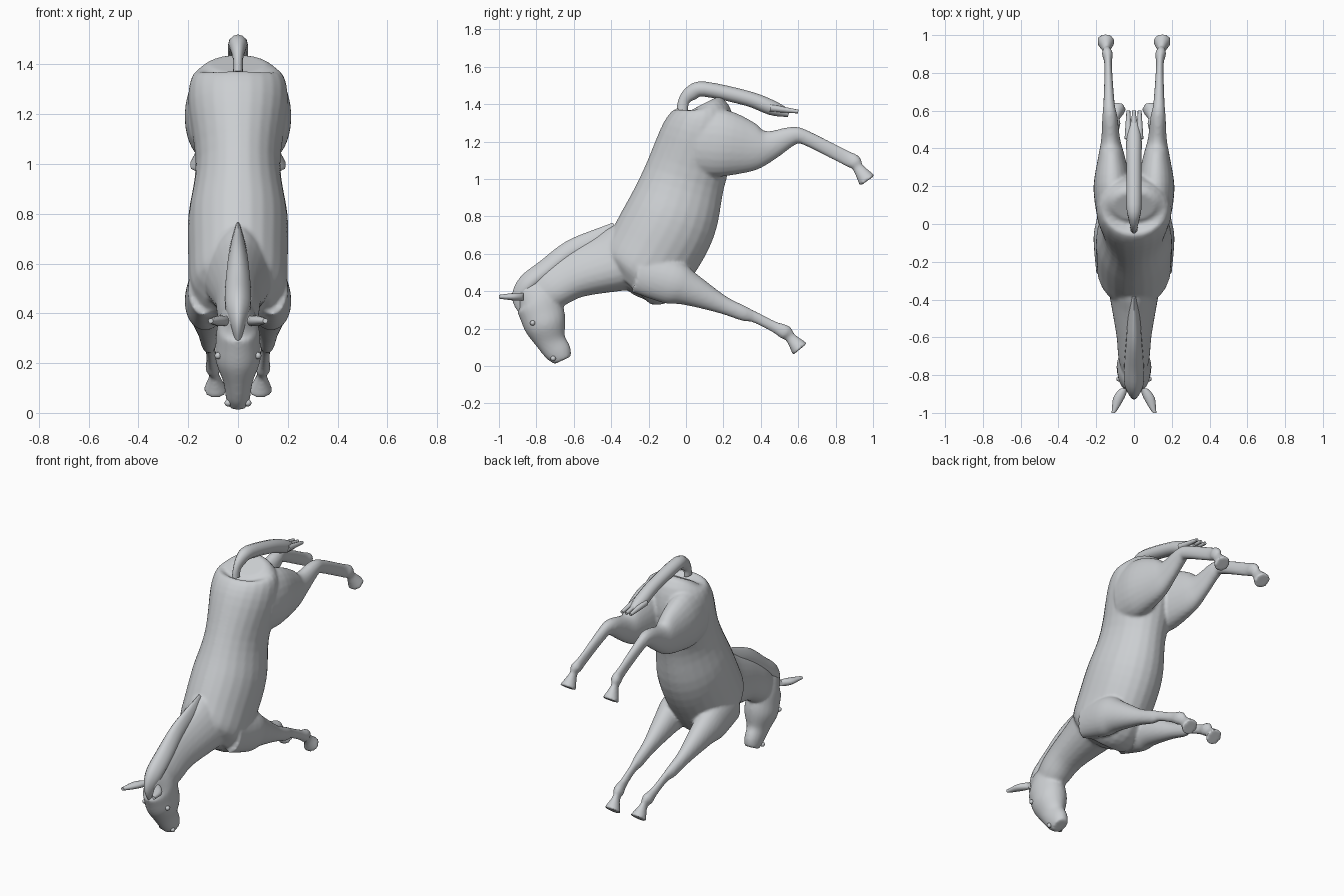
import bpy, bmesh, math
from mathutils import Vector

default_cube = bpy.data.objects.get("Cube")
if default_cube:
    bpy.data.objects.remove(default_cube, do_unlink=True)

# One plain coat colour
coat = bpy.data.materials.new("coat grey")
coat.use_nodes = True
coat.diffuse_color = (.6, .62, .64, 1)
shader = coat.node_tree.nodes["Principled BSDF"]
shader.inputs["Base Color"].default_value = coat.diffuse_color


def spline(before, start, end, after, t):
    """Smooth value between start and end."""
    slope_in, slope_out = (end - before) / 2, (after - start) / 2
    blend = t * t * (3 - 2 * t)
    return (start + (end - start) * blend
            + slope_in * t * (1 - t) ** 2 - slope_out * t * t * (1 - t))


def loft(bm, stations, x_start=0, x_end=0, pear=0, sides=24, steps=4):
    """Skin ovals square to a path; a station is y, z, half depth, half width."""
    padded = [stations[0], *stations, stations[-1]]
    rows = []
    for group in zip(padded, padded[1:], padded[2:], padded[3:]):
        for step in range(steps):
            rows.append([spline(*values, step / steps) for values in zip(*group)])
    rows.append(stations[-1])
    last = len(rows) - 1
    rings = []
    for i, (y, z, depth, width) in enumerate(rows):
        ahead, behind = rows[min(i + 1, last)], rows[max(i - 1, 0)]
        upward = Vector((0, ahead[1] - behind[1], behind[0] - ahead[0])).normalized()
        centre = Vector((x_start + (x_end - x_start) * i / last, y, z))
        ring = []
        for n in range(sides):
            c, s = math.cos(math.tau * n / sides), math.sin(math.tau * n / sides)
            across = Vector((width * s * (1 - pear * c), 0, 0))
            ring.append(bm.verts.new(centre + upward * depth * c + across))
        rings.append(ring)
    faces = [bm.faces.new((ring[n - 1], ring[n], following[n], following[n - 1]))
             for ring, following in zip(rings, rings[1:]) for n in range(sides)]
    faces += [bm.faces.new(rings[0]), bm.faces.new(rings[-1])]
    bmesh.ops.recalc_face_normals(bm, faces=faces)


def finish(name, bm):
    """Turn the built geometry into a smooth-shaded object."""
    mesh = bpy.data.meshes.new(name)
    bm.to_mesh(mesh)
    bm.free()
    mesh.materials.append(coat)
    obj = bpy.data.objects.new(name, mesh)
    bpy.context.collection.objects.link(obj)
    bpy.ops.object.select_all(action="DESELECT")
    obj.select_set(True)
    bpy.context.view_layer.objects.active = obj
    bpy.ops.object.shade_smooth_by_angle(angle=math.radians(50))
    return obj


# Trunk, rump to chest
torso = [(.09, 1.4, .08, .11), (.1, 1.36, .15, .18), (.07, 1.24, .2, .2),
         (-.01, 1, .22, .17), (-.08, .79, .25, .2), (-.17, .62, .25, .2),
         (-.25, .49, .23, .19), (-.3, .43, .15, .13)]
# Neck, withers to poll
neck = [(-.2, .58, .23, .16), (-.32, .58, .19, .14), (-.42, .55, .16, .12),
        (-.6, .49, .13, .09), (-.72, .42, .12, .08), (-.79, .35, .1, .06)]
# Head, poll to lips
head = [(-.87, .42, .06, .04), (-.8, .36, .12, .08), (-.77, .28, .12, .09),
        (-.75, .21, .11, .09), (-.72, .13, .08, .06), (-.68, .07, .07, .05),
        (-.66, .03, .05, .04)]
# Hind leg, hip to hoof
hind_leg = [(.06, 1.2, .18, .09), (.2, 1.19, .18, .1), (.36, 1.17, .13, .07),
            (.45, 1.18, .08, .05), (.57, 1.23, .05, .04), (.64, 1.22, .04, .03),
            (.84, 1.12, .04, .02), (.9, 1.09, .04, .03), (.92, 1.06, .03, .02),
            (.97, .99, .05, .05)]
# Foreleg, shoulder to hoof
foreleg = [(-.26, .5, .11, .06), (-.08, .45, .12, .08), (.02, .41, .09, .07),
           (.19, .33, .05, .04), (.31, .28, .04, .03), (.37, .26, .03, .02),
           (.47, .21, .03, .02), (.53, .18, .04, .03), (.56, .15, .03, .02),
           (.61, .09, .05, .05)]

# Fuse the lofted parts into one continuous skin
bm = bmesh.new()
loft(bm, torso)
loft(bm, neck, pear=.3)
loft(bm, head)
for side in (1, -1):
    loft(bm, hind_leg, x_start=side * .11, x_end=side * .15)
    loft(bm, foreleg, x_start=side * .14, x_end=side * .09)
body = finish("body", bm)
fuse = body.modifiers.new("Fuse", "REMESH")
fuse.mode = "VOXEL"
fuse.voxel_size = .009
fuse.use_smooth_shade = True
soften = body.modifiers.new("Soften", "SMOOTH")
soften.factor = .5
soften.iterations = 6

# Mane with forelock
bm = bmesh.new()
loft(bm, [(-.38, .75, .02, .01), (-.48, .68, .05, .03), (-.62, .62, .05, .04),
          (-.75, .52, .05, .05), (-.85, .44, .05, .05), (-.89, .36, .04, .03),
          (-.88, .28, .01, .01)], pear=.3, sides=16)
finish("mane", bm)

# Tail with ragged strands at the tip
bm = bmesh.new()
loft(bm, [(-.02, 1.37, .03, .02), (-.01, 1.42, .03, .02), (.03, 1.46, .04, .03),
          (.1, 1.48, .04, .04), (.33, 1.43, .04, .04), (.46, 1.38, .04, .04),
          (.55, 1.35, .02, .02)], sides=12)
for x in (-.03, 0, .03):
    loft(bm, [(.45, 1.38, .02, .02), (.6, 1.36, .01, .01)], x_start=x, x_end=x, sides=8)
finish("tail", bm)

# Ears, eyes and nostrils on both sides
details = {"eye": (.08, -.82, .23), "nostril": (.04, -.71, .04)}
for label, side in (("left", 1), ("right", -1)):
    bm = bmesh.new()
    loft(bm, [(-.87, .37, .02, .02), (-.92, .37, .02, .03), (-1, .37, .01, .01)],
         x_start=side * .05, x_end=side * .11, sides=12)
    finish(label + "_ear", bm)
    for part, spot in details.items():
        bm = bmesh.new()
        bmesh.ops.create_uvsphere(bm, u_segments=16, v_segments=8, radius=.014)
        bmesh.ops.translate(bm, verts=bm.verts, vec=Vector(spot) * Vector((side, 1, 1)))
        finish(label + "_" + part, bm)
